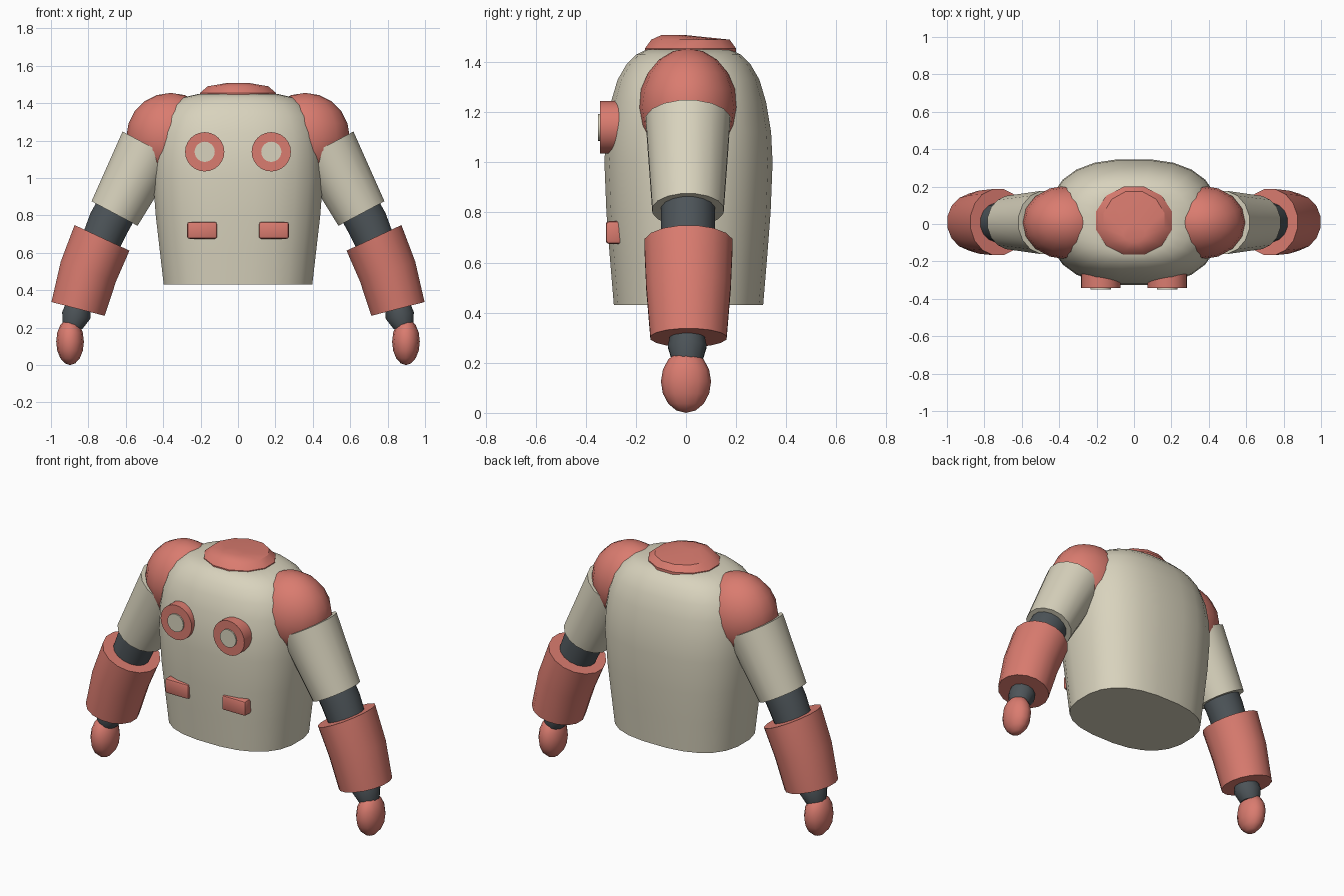
import bpy, bmesh
from math import cos, sin, pi, radians
from mathutils import Vector

cube = bpy.data.objects.get("Cube")
if cube:
    bpy.data.objects.remove(cube)


def make_material(name, rgb):
    m = bpy.data.materials.new(name)
    m.use_nodes = True
    m.diffuse_color = (*rgb, 1)
    m.node_tree.nodes["Principled BSDF"].inputs["Base Color"].default_value = (*rgb, 1)
    return m


coral = make_material("coral red", (0.70, 0.20, 0.16))
cream = make_material("warm cream", (0.69, 0.65, 0.51))
slate = make_material("dark slate", (0.075, 0.09, 0.10))


def finish(bm, name, mat, side=1, angle=40):
    """Mirror if needed, fix normals, and shade smooth with sharp creases."""
    for v in bm.verts:
        v.co.x *= side
    bmesh.ops.recalc_face_normals(bm, faces=bm.faces)
    mesh = bpy.data.meshes.new(name)
    bm.to_mesh(mesh)
    bm.free()
    mesh.materials.append(mat)
    ob = bpy.data.objects.new(name, mesh)
    bpy.context.collection.objects.link(ob)
    bpy.ops.object.select_all(action='DESELECT')
    ob.select_set(True)
    bpy.context.view_layer.objects.active = ob
    bpy.ops.object.shade_smooth_by_angle(angle=radians(angle))
    return ob


def loft(name, mat, rings, segments=16, power=2.0, side=1, angle=40):
    """Skin rings given as (x, y, z, radius across, radius deep, tilt in degrees)."""
    bm = bmesh.new()
    loops = []
    for x, y, z, ru, rv, tilt in rings:
        u = Vector((cos(radians(tilt)), 0, sin(radians(tilt))))
        loop = []
        for i in range(segments):
            a = 2 * pi * (i + 0.5) / segments
            c, s = cos(a), sin(a)
            cu = abs(c) ** (2 / power) * (1 if c > 0 else -1)
            sv = abs(s) ** (2 / power) * (1 if s > 0 else -1)
            loop.append(bm.verts.new(Vector((x, y, z)) + u * ru * cu + Vector((0, rv * sv, 0))))
        loops.append(loop)
    for low, high in zip(loops, loops[1:]):
        for i in range(segments):
            j = (i + 1) % segments
            bm.faces.new((low[i], low[j], high[j], high[i]))
    bm.faces.new(loops[0][::-1])
    bm.faces.new(loops[-1])
    return finish(bm, name, mat, side, angle)


def ellipsoid(name, mat, centre, radii, side, segments=16, rings=10):
    bm = bmesh.new()
    bmesh.ops.create_uvsphere(bm, u_segments=segments, v_segments=rings, radius=1)
    for v in bm.verts:
        v.co = Vector(centre) + Vector(r * c for r, c in zip(radii, v.co))
    return finish(bm, name, mat, side, 60)


def disc(name, mat, x, z, y_front, y_back, radius):
    bm = bmesh.new()
    bmesh.ops.create_cone(bm, cap_ends=True, segments=24, radius1=radius,
                          radius2=radius, depth=y_back - y_front)
    for v in bm.verts:
        px, py, pz = v.co
        v.co = Vector((x + px, (y_front + y_back) / 2 + pz, z + py))
    return finish(bm, name, mat)


# Jacket body: (height, half width, half depth)
profile = [(0.43, 0.40, 0.30), (0.62, 0.422, 0.316), (0.80, 0.443, 0.33),
           (1.0, 0.458, 0.338), (1.12, 0.455, 0.332), (1.24, 0.44, 0.312),
           (1.33, 0.408, 0.285), (1.39, 0.36, 0.25), (1.43, 0.30, 0.21),
           (1.45, 0.21, 0.17)]
loft("torso", cream, [(0, 0.01, z, w, d, 0) for z, w, d in profile],
     segments=24, power=2.5, angle=50)

# Neck collar with a slightly domed top
loft("neck_collar", coral, [(0, 0.018, 1.43, 0.21, 0.188, 0), (0, 0.018, 1.455, 0.21, 0.188, 0),
                            (0, 0.018, 1.49, 0.168, 0.162, 0), (0, -0.05, 1.508, 0.06, 0.05, 0)],
     segments=12, angle=30)

for side, label in ((1, "left"), (-1, "right")):
    # Arm, from the shoulder down to the hand
    ellipsoid(label + "_shoulder", coral, (0.36, 0.008, 1.22), (0.237, 0.197, 0.235), side)
    loft(label + "_upper_arm", cream,
         [(0.47, 0.008, 1.17, 0.17, 0.172, 28), (0.66, 0.008, 0.81, 0.142, 0.145, 28)], side=side)
    loft(label + "_elbow", slate,
         [(0.64, 0.008, 0.85, 0.114, 0.11, 28), (0.69, 0.008, 0.76, 0.114, 0.11, 28),
          (0.75, 0.008, 0.62, 0.105, 0.105, 24)], side=side)
    loft(label + "_forearm", coral,
         [(0.727, 0.01, 0.68, 0.165, 0.18, 25), (0.80, 0.01, 0.50, 0.16, 0.172, 20),
          (0.855, 0.01, 0.30, 0.15, 0.155, 14.5)], side=side)
    loft(label + "_wrist", slate,
         [(0.85, 0.005, 0.33, 0.068, 0.065, 14), (0.865, 0.005, 0.265, 0.08, 0.08, 14),
          (0.885, 0.005, 0.20, 0.055, 0.06, 8)], segments=12, side=side)
    ellipsoid(label + "_hand", coral, (0.898, 0, 0.125), (0.074, 0.1, 0.125), side, 12, 8)

    # Round chest fitting with a cream centre
    disc(label + "_chest_ring", coral, side * 0.178, 1.14, -0.343, -0.25, 0.105)
    disc(label + "_chest_centre", cream, side * 0.178, 1.14, -0.351, -0.30, 0.054)

    # Rounded pocket block
    bm = bmesh.new()
    bmesh.ops.create_cube(bm, size=1)
    for v in bm.verts:
        v.co = Vector((0.192 + v.co.x * 0.16, -0.285 + v.co.y * 0.07, 0.72 + v.co.z * 0.09))
    bmesh.ops.bevel(bm, geom=bm.edges[:], offset=0.012, segments=2, affect='EDGES', profile=0.5)
    finish(bm, label + "_pocket", coral, side, 35)
